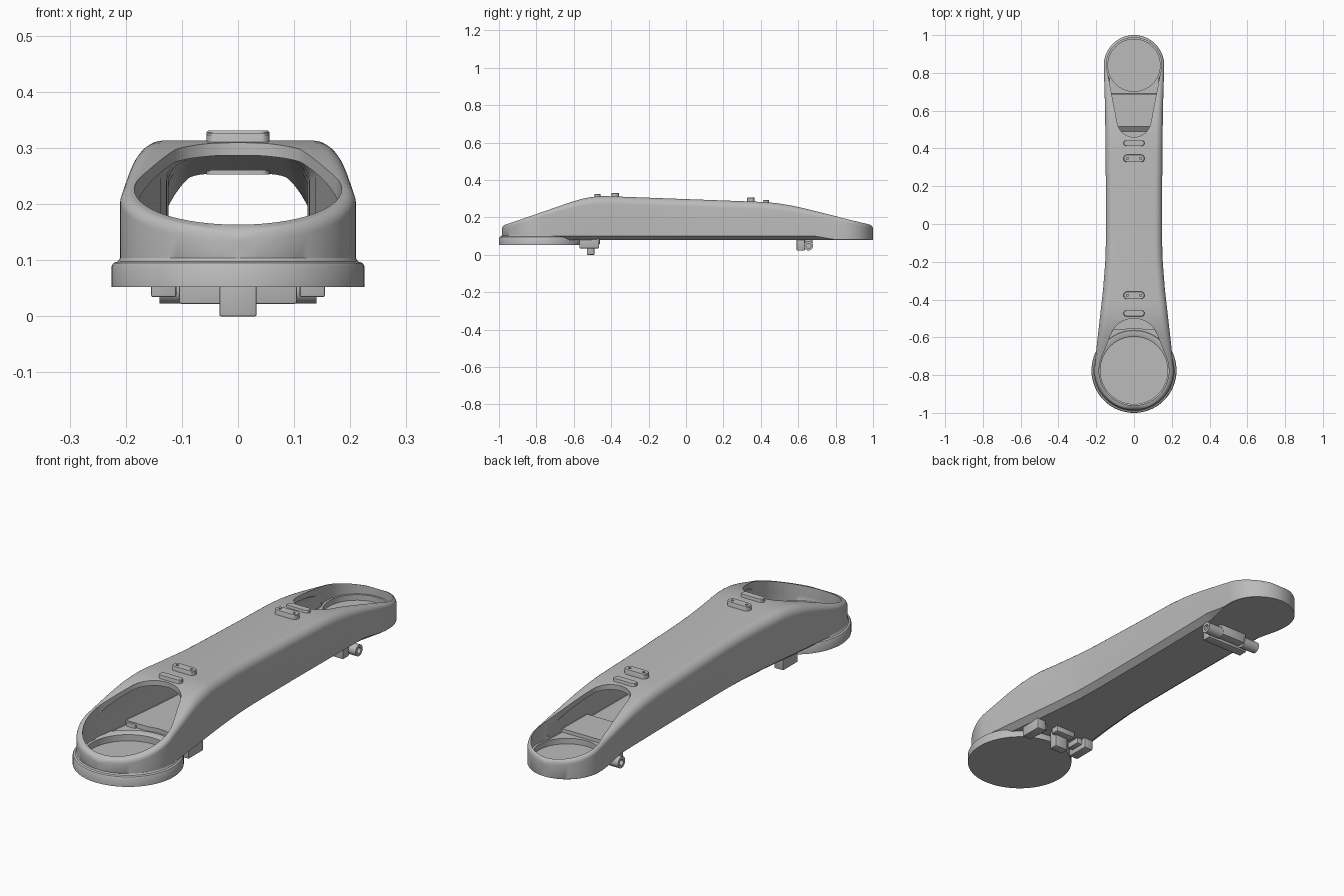
import bpy, bmesh, math
from mathutils import Matrix, Vector

if "Cube" in bpy.data.objects:
    bpy.data.objects.remove(bpy.data.objects["Cube"])

grey = bpy.data.materials.new("satin grey")
grey.use_nodes = True
colour = (0.5, 0.5, 0.5, 1)
grey.diffuse_color = colour
grey.node_tree.nodes["Principled BSDF"].inputs["Base Color"].default_value = colour

FRONT, FRONT_R = -0.775, 0.21      # front joint centre and radius
BACK, BACK_R = 0.84, 0.16          # back joint centre and radius
TOP = [(-0.985, .155), (-0.9, .183), (-0.62, .28), (-0.56, .298), (-0.5, .31), (-0.44, .314),
       (0.42, .282), (0.5, .274), (0.58, .26), (0.65, .244), (0.9, .182), (1.0, .157)]
WIDTH = [(FRONT, FRONT_R), (-0.65, .198), (-0.5, .181), (-0.35, .164), (-0.2, .152),
         (-0.1, .149), (0.2, .149), (0.6, .153), (BACK, BACK_R)]


def interp(table, t):
    for (a, p), (b, q) in zip(table, table[1:]):
        if t <= b:
            return p + (q - p) * max(0, (t - a) / (b - a))
    return table[-1][1]


def add_object(name, bm):
    bmesh.ops.recalc_face_normals(bm, faces=bm.faces)
    mesh = bpy.data.meshes.new(name)
    bm.to_mesh(mesh)
    bm.free()
    mesh.materials.append(grey)
    mesh.shade_smooth()
    mesh.set_sharp_from_angle(angle=math.radians(32))
    obj = bpy.data.objects.new(name, mesh)
    bpy.context.collection.objects.link(obj)
    return obj


def loft(bm, rings, closed=False):
    loops = [[bm.verts.new(p) for p in ring] for ring in rings]
    n = len(loops[0])
    for a, b in zip(loops, loops[1:]):
        for i in range(n):
            bm.faces.new((a[i], a[(i + 1) % n], b[(i + 1) % n], b[i]))
    bm.faces.new(loops[0])
    bm.faces.new(loops[-1])


def prism(name, outline, z0, z1, bevel=0):
    bm = bmesh.new()
    rings = [(0, z0), (0, z1 - bevel), (bevel, z1)] if bevel else [(0, z0), (0, z1)]
    mid = sum((Vector(p) for p in outline), Vector((0, 0))) / len(outline)
    loft(bm, [[(*(Vector(p) + (mid - Vector(p)).normalized() * s), z) for p in outline]
              for s, z in rings])
    return add_object(name, bm)


def hull(a, b, n=32):
    """Outline around two circles (x, y, radius); the second circle is further along the axis."""
    (ax, ay, ar), (bx, by, br) = a, b
    along = Vector((bx - ax, by - ay))
    tilt = math.acos((ar - br) / along.length)
    base = math.atan2(along.y, along.x)
    pts = []
    for cx, cy, r, start, end in ((bx, by, br, -tilt, tilt), (ax, ay, ar, tilt, math.tau - tilt)):
        for i in range(n + 1):
            t = base + start + (end - start) * i / n
            pts.append((cx + r * math.cos(t), cy + r * math.sin(t)))
    return pts


def circle(x, y, r, n=64):
    return [(x + r * math.cos(math.tau * i / n), y + r * math.sin(math.tau * i / n)) for i in range(n)]


def cut(obj, cutters):
    for c in cutters:
        c.hide_render = True
        mod = obj.modifiers.new("cut", 'BOOLEAN')
        mod.operation, mod.solver, mod.object = 'DIFFERENCE', 'EXACT', c
    bpy.context.view_layer.update()
    graph = bpy.context.evaluated_depsgraph_get()
    mesh = bpy.data.meshes.new_from_object(obj.evaluated_get(graph))
    obj.modifiers.clear()
    obj.data = mesh
    mesh.shade_smooth()
    mesh.set_sharp_from_angle(angle=math.radians(32))
    for c in cutters:
        bpy.data.objects.remove(c)


def arm_solid(name, wall=0.0):
    """Round-ended beam; a positive wall gives the matching inner cavity."""
    fr, br = FRONT_R - wall, BACK_R - wall
    n = 20
    ys = [FRONT - fr * math.cos(math.pi / 2 * i / n) for i in range(n)]
    ys += [FRONT + (BACK - FRONT) * i / 60 for i in range(61)]
    if wall:
        ys += [-0.561, -0.56, 0.689, 0.69]
    ys += [BACK + br * math.sin(math.pi / 2 * i / n) for i in range(1, n + 1)]
    rings = []
    for y in sorted(ys):
        if y < FRONT:
            w = math.sqrt(max(0, fr * fr - (y - FRONT) ** 2))
        elif y > BACK:
            w = math.sqrt(max(0, br * br - (y - BACK) ** 2))
        else:
            w = interp(WIDTH, y) - wall
        w = max(w, 0.004)
        top = interp(TOP, y) - wall * 0.9
        # rounded lip at both ends
        lip, d = 0.02, min(y - (FRONT - fr), BACK + br - y)
        if d < lip:
            top -= lip - math.sqrt(max(0, lip ** 2 - (lip - d) ** 2))
        if wall:
            floor = 0.10 if y < -0.5605 else 0.12 if y < 0.5 else 0.14 if y < 0.6895 else 0.125
            top = max(top, floor + 0.006)
            chamfer = 0.002
        else:
            floor = 0.08
            chamfer = min(0.026 * max(0, min(1, (0.8 - y) / 0.12)) + 0.001, w * 0.5)
        r = min(interp([(-0.8, .02), (-0.5, .042), (0.5, .038), (0.85, .02)], y), w * 0.8, (top - floor) * 0.45)
        half = [(w - chamfer, floor), (w, floor + chamfer * 0.8)]
        for i in range(8):
            t = math.pi / 2 * i / 7
            half.append((w - r + r * math.cos(t), top - r + r * math.sin(t)))
        rings.append([(x, y, z) for x, z in half] + [(-x, y, z) for x, z in reversed(half)])
    bm = bmesh.new()
    loft(bm, rings)
    return add_object(name, bm)


# hollow arm shell with an open well at each end
shell = arm_solid("arm_shell")
cut(shell, [
    arm_solid("cavity", 0.025),
    prism("front_opening", hull((0, FRONT, .185), (0, -0.63, .13)), .12, .5),
    prism("front_step", circle(0, -0.735, .183), .10, .2),
    prism("front_well", circle(0, FRONT, .182), .06, .2),
    prism("back_opening", hull((0, BACK, .145), (0, .55, .09)), .14, .5),
    prism("back_step", circle(0, BACK, .147), .125, .2),
    prism("back_well", circle(0, BACK, .138), .10, .2),
])

# round flanged cup under the front joint
profile = [(.225, .052), (.225, .09), (.222, .095), (.214, .098), (.21, .104),
           (.188, .104), (.178, .098), (.178, .07)]
bm = bmesh.new()
loft(bm, [[(x, y, z) for x, y in circle(0, FRONT, r, 96)] for r, z in profile])
add_object("front_flange", bm)

# raised pads on the top, the inner pair with screw holes
for name, y, depth, z, holes in (("front_inner_pad", -.378, .02, .331, True),
                                 ("front_outer_pad", -.473, .016, .326, False),
                                 ("back_inner_pad", .347, .02, .306, True),
                                 ("back_outer_pad", .428, .015, .293, False)):
    pad = prism(name, hull((-.056 + depth, y, depth), (.056 - depth, y, depth), 12), z - .04, z, .003)
    if holes:
        cut(pad, [prism("hole", circle(s * .035, y, .006, 16), z - .015, z + .1) for s in (-1, 1)])


def box(name, x, y, z, bevel=0.004):
    bm = bmesh.new()
    bmesh.ops.create_cube(bm, size=1)
    for v in bm.verts:
        v.co = [lo + (hi - lo) * (c + .5) for c, (lo, hi) in zip(v.co, (x, y, z))]
    bmesh.ops.bevel(bm, geom=bm.edges[:], offset=bevel, segments=2, profile=.5, affect='EDGES')
    return add_object(name, bm)


def tube(name, x0, x1, y, z, r, bore):
    bm = bmesh.new()
    rings = [(x0, r), (x1, r), (x1, bore), (x1 + (x0 - x1) * .6, bore)]
    loft(bm, [[(x, y + p, z + q) for p, q in circle(0, 0, rad, 28)] for x, rad in rings])
    return add_object(name, bm)


# latch and clips under the front
box("front_latch", (-.033, .033), (-.53, -.49), (0, .1), .003)
box("front_latch_base", (-.05, .05), (-.5, -.46), (.055, .1))
# hinge block under the back
box("back_hinge_block", (-.105, .105), (.592, .635), (.022, .1))
box("back_hinge_bridge", (-.07, .07), (.62, .675), (.035, .1))
for side, s in (("left", 1), ("right", -1)):
    box(side + "_clip", sorted((s * .11, s * .155)), (-.57, -.465), (.034, .115))
    box(side + "_clip_foot", sorted((s * .085, s * .13)), (-.55, -.485), (.055, .1))
    tube(side + "_hinge_tube", s * .06, s * .14, .655, .048, .025, .013)
